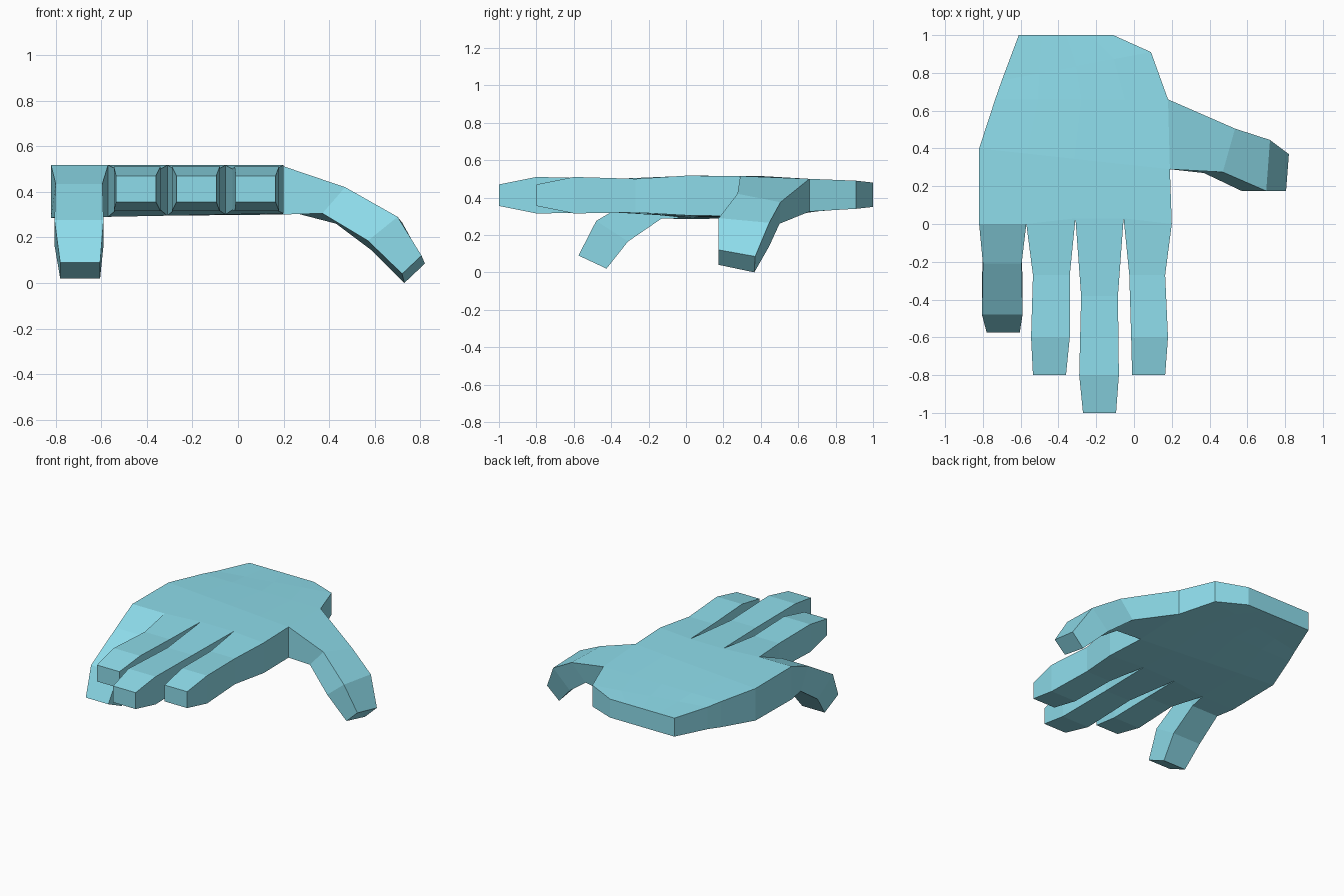
import bpy, bmesh
from mathutils import Vector

if "Cube" in bpy.data.objects:
    bpy.data.objects.remove(bpy.data.objects["Cube"])

bm = bmesh.new()


def loft(sections):
    """Skin four-cornered sections, open at the root and capped at the tip."""
    rings = [[bm.verts.new(p) for p in s] for s in sections]
    for a, b in zip(rings, rings[1:]):
        for i in range(4):
            j = (i + 1) % 4
            bm.faces.new((a[i], a[j], b[j], b[i]))
    bm.faces.new(rings[-1])


def section(x0, x1, top, bottom):
    """Corners from a width and a (y, z) point on the top and the bottom."""
    return [(x0, *top), (x1, *top), (x1, *bottom), (x0, *bottom)]


# Palm rows from wrist to knuckles: left xy, right xy, top z, bottom z left / right
knuckles = [(-0.82, 0.0), (-0.57, 0.0), (-0.31, 0.03), (-0.055, 0.03), (0.20, 0.0)]
rows = [
    ((-0.61, 1.00), (-0.11, 1.00), 0.48, 0.35, 0.35),
    ((-0.70, 0.76), (0.09, 0.91), 0.49, 0.335, 0.34),
    ((-0.735, 0.66), (0.18, 0.66), 0.50, 0.32, 0.325),
    ((-0.82, 0.40), (0.19, 0.29), 0.515, 0.29, 0.30),
    (knuckles[0], knuckles[-1], 0.517, 0.285, 0.305),
]
tops, bottoms = [], []
for k, (l, r, zt, zl, zr) in enumerate(rows):
    t_row, b_row = [], []
    for i in range(5):
        f = i / 4
        p = Vector(l).lerp(Vector(r), f) if k < 4 else Vector(knuckles[i])
        t_row.append(bm.verts.new((p.x, p.y, zt)))
        b_row.append(bm.verts.new((p.x, p.y, zl + (zr - zl) * f)))
    tops.append(t_row)
    bottoms.append(b_row)
for k in range(4):
    for i in range(4):
        for g in (tops, bottoms):
            bm.faces.new((g[k][i], g[k][i + 1], g[k + 1][i + 1], g[k + 1][i]))
    for i in (0, 4):
        if (k, i) != (2, 4):  # gap left for the thumb
            bm.faces.new((tops[k][i], tops[k + 1][i], bottoms[k + 1][i], bottoms[k][i]))
for i in range(4):  # wrist end
    bm.faces.new((tops[0][i], tops[0][i + 1], bottoms[0][i + 1], bottoms[0][i]))


def root(i):
    return [v.co.copy() for v in (tops[4][i], tops[4][i + 1], bottoms[4][i + 1], bottoms[4][i])]


# Little finger, bent down
loft([root(0),
      section(-0.80, -0.595, (-0.21, 0.435), (-0.13, 0.288)),
      section(-0.805, -0.59, (-0.48, 0.275), (-0.31, 0.165)),
      section(-0.78, -0.605, (-0.575, 0.09), (-0.425, 0.02))])

# Three straight fingers: (x range, y) at the middle, last joint and tip
for i, joints in enumerate([
    [(-0.535, -0.34, -0.27), (-0.545, -0.34, -0.60), (-0.535, -0.36, -0.80)],
    [(-0.28, -0.085, -0.38), (-0.29, -0.08, -0.80), (-0.27, -0.095, -1.00)],
    [(-0.025, 0.165, -0.27), (-0.015, 0.18, -0.60), (-0.01, 0.165, -0.80)],
], 1):
    heights = [(0.50, 0.32), (0.51, 0.315), (0.47, 0.355)]
    loft([root(i)] + [section(a, b, (y, zt), (y, zb))
                      for (a, b, y), (zt, zb) in zip(joints, heights)])

# Thumb, reaching out and down from the palm side
loft([[v.co.copy() for v in (tops[3][4], tops[2][4], bottoms[2][4], bottoms[3][4])],
      [(0.47, 0.275, 0.42), (0.535, 0.505, 0.375), (0.43, 0.50, 0.26), (0.37, 0.27, 0.305)],
      [(0.70, 0.175, 0.29), (0.72, 0.445, 0.265), (0.59, 0.445, 0.14), (0.57, 0.175, 0.185)],
      [(0.805, 0.175, 0.12), (0.82, 0.37, 0.085), (0.73, 0.365, 0.0), (0.72, 0.175, 0.04)]])

bmesh.ops.remove_doubles(bm, verts=bm.verts, dist=0.0005)
bmesh.ops.recalc_face_normals(bm, faces=bm.faces)
mesh = bpy.data.meshes.new("hand")
bm.to_mesh(mesh)
bm.free()
hand = bpy.data.objects.new("hand", mesh)
bpy.context.collection.objects.link(hand)

mat = bpy.data.materials.new("light_blue")
mat.diffuse_color = (0.27, 0.72, 0.83, 1)
mat.use_nodes = True
mat.node_tree.nodes["Principled BSDF"].inputs["Base Color"].default_value = mat.diffuse_color
mesh.materials.append(mat)
